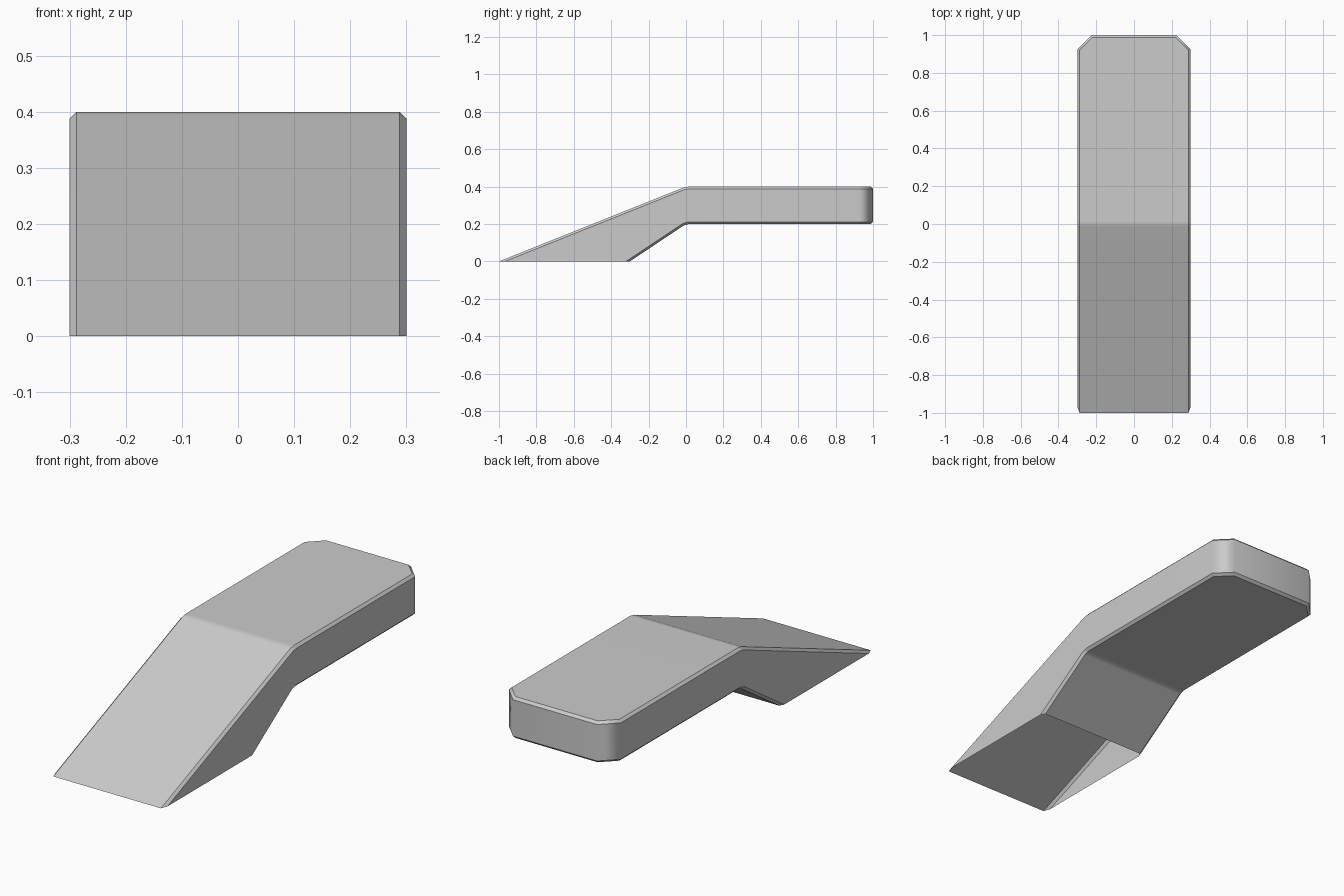
import bpy
import bmesh

cube = bpy.data.objects.get("Cube")
if cube:
    bpy.data.objects.remove(cube, do_unlink=True)

HALF_WIDTH = 0.3
CORNER = 0.075   # cut across the two back corners
RIM = 0.012      # chamfer along upper and lower outlines
BEND = 0.015     # softening where ramp meets platform

grey = bpy.data.materials.new("plain grey")
grey.use_nodes = True
grey.diffuse_color = (0.6, 0.6, 0.6, 1)
grey.node_tree.nodes["Principled BSDF"].inputs["Base Color"].default_value = (0.6, 0.6, 0.6, 1)


def bevel(bm, edges, width):
    return bmesh.ops.bevel(bm, geom=edges, offset=width, offset_type='OFFSET',
                           segments=1, profile=0.5, affect='EDGES')["faces"]


def mid(edge):
    return (edge.verts[0].co + edge.verts[1].co) / 2


# Side profile swept across the width
profile = [(-1, 0), (-0.3, 0), (0, 0.2), (1, 0.2), (1, 0.4), (0, 0.4)]
bm = bmesh.new()
side = bm.faces.new([bm.verts.new((-HALF_WIDTH, y, z)) for y, z in profile])
swept = bmesh.ops.extrude_face_region(bm, geom=[side])["geom"]
bmesh.ops.translate(bm, vec=(2 * HALF_WIDTH, 0, 0),
                    verts=[v for v in swept if isinstance(v, bmesh.types.BMVert)])
bmesh.ops.recalc_face_normals(bm, faces=bm.faces)

# Cut back corners and soften the two bends
bevel(bm, [e for e in bm.edges if mid(e).y > 0.99 and abs(mid(e).x) > 0.29
           and abs(mid(e).z - 0.3) < 0.01], CORNER)
bevel(bm, [e for e in bm.edges if abs(mid(e).y) < 0.001 and abs(mid(e).x) < 0.001], BEND)

# Chamfer the rims, where upright walls meet upper and lower surfaces
bm.normal_update()
rims = [e for e in bm.edges if mid(e).z > 0.01
        and len([f for f in e.link_faces if abs(f.normal.z) < 0.01]) == 1]
chamfers = bevel(bm, rims, RIM)
for face in bm.faces:
    face.smooth = True
for face in chamfers:
    for edge in face.edges:
        if any(f not in chamfers for f in edge.link_faces):
            edge.smooth = False

# The ramp is open where it rests on the ground
base = [f for f in bm.faces if all(v.co.z < 0.0001 for v in f.verts)]
bmesh.ops.delete(bm, geom=base, context='FACES_ONLY')

mesh = bpy.data.meshes.new("ramp_platform")
bm.to_mesh(mesh)
bm.free()
mesh.materials.append(grey)
ramp = bpy.data.objects.new("ramp_platform", mesh)
bpy.context.collection.objects.link(ramp)

# Keep large faces flat, blending only over the small bevels
weighted = ramp.modifiers.new("flat faces", 'WEIGHTED_NORMAL')
weighted.keep_sharp = True
